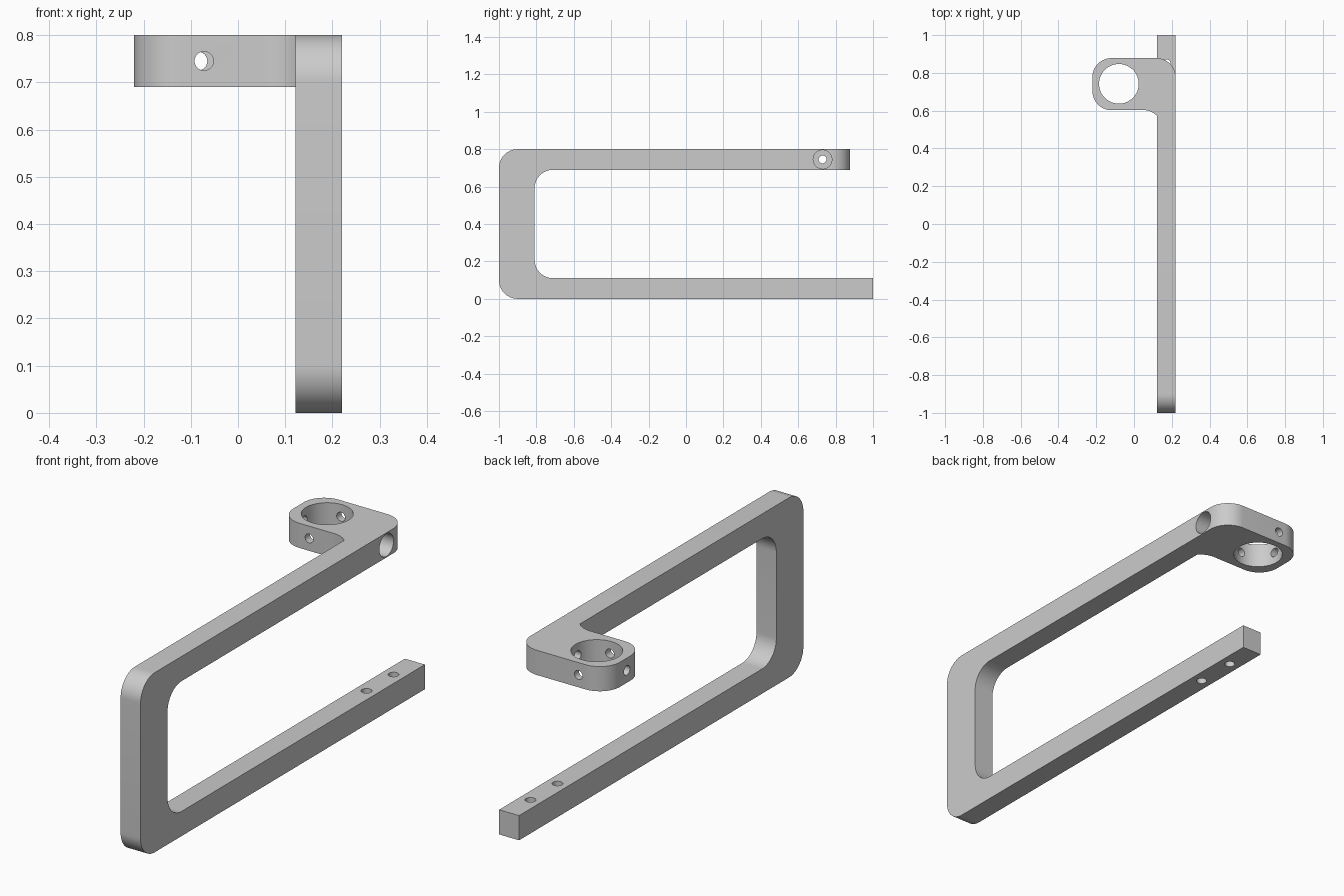
import bpy, bmesh, math
from mathutils import Vector

cube = bpy.data.objects.get("Cube")
if cube:
    bpy.data.objects.remove(cube, do_unlink=True)

grey = bpy.data.materials.new("plain grey")
grey.diffuse_color = (0.6, 0.6, 0.6, 1)
grey.use_nodes = True
grey.node_tree.nodes["Principled BSDF"].inputs["Base Color"].default_value = (0.6, 0.6, 0.6, 1)


def arc(cx, cy, r, start, end, steps=16):
    """Points on an arc, angles in degrees."""
    angles = [math.radians(start + (end - start) * i / steps) for i in range(steps + 1)]
    return [(cx + r * math.cos(a), cy + r * math.sin(a)) for a in angles]


def add_object(name, bm):
    bmesh.ops.recalc_face_normals(bm, faces=bm.faces[:])
    mesh = bpy.data.meshes.new(name)
    bm.to_mesh(mesh)
    bm.free()
    mesh.materials.append(grey)
    obj = bpy.data.objects.new(name, mesh)
    bpy.context.collection.objects.link(obj)
    return obj


def extrude(name, points, offset):
    """Close a 3D outline into a face and sweep it along the offset."""
    bm = bmesh.new()
    face = bm.faces.new([bm.verts.new(p) for p in points])
    swept = bmesh.ops.extrude_face_region(bm, geom=[face])["geom"]
    verts = [v for v in swept if isinstance(v, bmesh.types.BMVert)]
    bmesh.ops.translate(bm, vec=offset, verts=verts)
    return add_object(name, bm)


def drill(start, end, radius, segments=32):
    """Cylinder cutter running between two points."""
    a, b = Vector(start), Vector(end)
    bm = bmesh.new()
    bmesh.ops.create_cone(bm, cap_ends=True, segments=segments, radius1=radius,
                          radius2=radius, depth=(b - a).length)
    cutter = add_object("hole_cutter", bm)
    cutter.rotation_mode = 'QUATERNION'
    cutter.rotation_quaternion = (b - a).to_track_quat('Z', 'Y')
    cutter.location = (a + b) / 2
    cutter.hide_render = True
    return cutter


def combine(target, other, operation):
    """Apply a boolean and discard the second object."""
    bpy.context.view_layer.update()
    mod = target.modifiers.new("boolean", 'BOOLEAN')
    mod.operation = operation
    mod.solver = 'EXACT'
    mod.object = other
    bpy.context.view_layer.objects.active = target
    bpy.ops.object.modifier_apply(modifier=mod.name)
    bpy.data.objects.remove(other, do_unlink=True)


INNER, OUTER = 0.122, 0.22      # sides of the bar in x
LOW, HIGH, TOP = 0.11, 0.69, 0.8
JOIN = 0.5                      # where the upper arm meets the ring mount
R = 0.1

# C-shaped frame, drawn from the side
side = [(1, 0), (1, LOW)]
side += arc(-0.81 + R, LOW + R, R, 270, 180)
side += arc(-0.81 + R, HIGH - R, R, 180, 90)
side += [(JOIN, HIGH), (JOIN, TOP)]
side += arc(-1 + R, TOP - R, R, 90, 180)
side += arc(-1 + R, R, R, 180, 270)
frame = extrude("bracket_frame", [(INNER, y, z) for y, z in side], (OUTER - INNER, 0, 0))

# Ring mount at the end of the upper arm, drawn from above
FRONT, BACK, LEFT = 0.603, 0.878, -0.22
plan = [(INNER, JOIN), (OUTER, JOIN)]
plan += arc(OUTER - R, BACK - R, R, 0, 90)
plan += arc(LEFT + R, BACK - R, R, 90, 180)
plan += arc(LEFT + R, FRONT + R, R, 180, 270)
plan += arc(0.05, FRONT - R, R, 90, math.degrees(math.acos((INNER - 0.05) / R)))
mount = extrude("ring_mount", [(x, y, HIGH) for x, y in plan], (0, 0, TOP - HIGH))
combine(frame, mount, 'UNION')

# Ring opening, set-screw holes, access bore and fixing holes
MID = 0.745
cutters = [
    drill((-0.08, 0.742, 0.6), (-0.08, 0.742, 0.9), 0.105, 64),
    drill((-0.3, 0.73, MID), (0.15, 0.73, MID), 0.021),
    drill((0.07, 0.73, MID), (0.3, 0.73, MID), 0.05),
    drill((-0.072, 0.55, MID), (-0.072, 0.74, MID), 0.02),
    drill((-0.085, 0.74, MID), (-0.085, 0.95, MID), 0.02),
]
for y in (0.66, 0.85):
    cutters.append(drill((0.171, y, -0.1), (0.171, y, 0.2), 0.022))
for cutter in cutters:
    combine(frame, cutter, 'DIFFERENCE')

# Smooth the rounds, keep the edges crisp
bpy.ops.object.select_all(action='DESELECT')
frame.select_set(True)
bpy.context.view_layer.objects.active = frame
bpy.ops.object.shade_smooth_by_angle(angle=math.radians(30))
